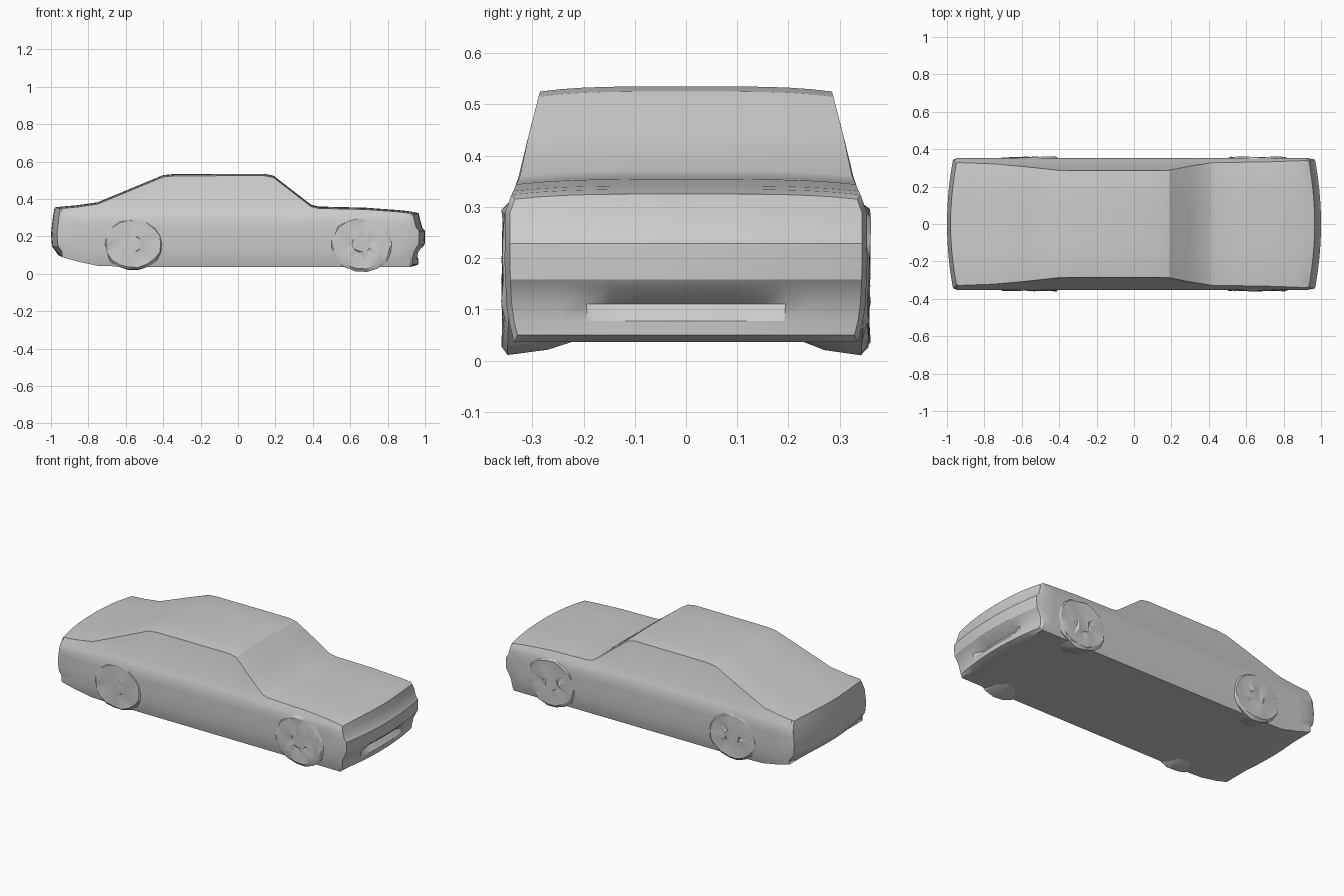
import bpy, bmesh, math, random

random.seed(4)
cube = bpy.data.objects.get("Cube")
if cube:
    bpy.data.objects.remove(cube, do_unlink=True)

grey = bpy.data.materials.new("plain grey")
grey.use_nodes = True
colour = (0.6, 0.6, 0.6, 1)
grey.diffuse_color = colour
grey.node_tree.nodes["Principled BSDF"].inputs["Base Color"].default_value = colour


def interp(points, t):
    if t <= points[0][0]:
        return points[0][1]
    for (a, p), (b, q) in zip(points, points[1:]):
        if t <= b:
            return p + (q - p) * (t - a) / (b - a)
    return points[-1][1]


def finish(bm, name, angle):
    bmesh.ops.recalc_face_normals(bm, faces=bm.faces)
    mesh = bpy.data.meshes.new(name)
    bm.to_mesh(mesh)
    bm.free()
    ob = bpy.data.objects.new(name, mesh)
    bpy.context.collection.objects.link(ob)
    mesh.materials.append(grey)
    bpy.ops.object.select_all(action="DESELECT")
    ob.select_set(True)
    bpy.context.view_layer.objects.active = ob
    bpy.ops.object.shade_smooth_by_angle(angle=math.radians(angle))
    return ob


# Profiles of the car: roof line, underside, half width by height, nose and tail
ROOF = [(-1, .355), (-.86, .367), (-.75, .383), (-.4, .528), (-.34, .534), (.14, .535),
        (.19, .525), (.39, .37), (.43, .36), (.68, .354), (.86, .341), (1, .325)]
FLOOR = [(-1, .1), (-.94, .09), (-.8, .048), (-.7, .038), (.92, .036), (1, .05)]
WIDTH = [(.035, .335), (.09, .349), (.18, .354), (.29, .353), (.32, .342),
         (.36, .324), (.44, .307), (.525, .285)]
NOSE = [(.05, .965), (.1, .967), (.14, .985), (.16, 1), (.23, 1), (.25, .983), (.33, .965)]
TAIL = [(.09, .955), (.15, .996), (.22, 1), (.3, .99), (.36, .98)]
STATIONS = [-1, -.94, -.86, -.75, -.58, -.4, -.34, -.1, .14, .19, .29, .39, .43,
            .55, .68, .8, .86, .92, 1]
LEVELS = [.036, .065, .1, .135, .15, .19, .225, .245, .29]
COLS = 14
NZ = len(LEVELS) + 2
NX = len(STATIONS) - 1


def body_point(i, j, k):
    x, v = STATIONS[i], 2 * j / COLS - 1
    top, low = interp(ROOF, x) - .01 * v ** 4, interp(FLOOR, x)
    shoulder = min(.36, .29 + .7 * (top - .29))
    if k < len(LEVELS):
        z = low + (LEVELS[k] - .036) * (.29 - low) / .254
    else:
        z = (.5 * (.29 + shoulder), shoulder, top)[k - len(LEVELS)]
    y = v * (interp(WIDTH, z) - (.01 if i in (0, NX) else 0))
    if i == NX:
        x = interp(NOSE, z) - .032 * v * v
        if .08 < z < .14 and abs(v) < .5:
            x -= .03
    elif i == 0:
        x = -interp(TAIL, z) + .032 * v * v
    return x, y, z


# Body: a surface grid wrapped round the whole shell
bm = bmesh.new()
verts = {}


def vert(key):
    if key not in verts:
        verts[key] = bm.verts.new(body_point(*key))
    return verts[key]


sizes = (NX, COLS, NZ)
for axis in range(3):
    a, b = [n for n in range(3) if n != axis]
    for end in (0, sizes[axis]):
        for p in range(sizes[a]):
            for q in range(sizes[b]):
                quad = []
                for dp, dq in ((0, 0), (1, 0), (1, 1), (0, 1)):
                    key = [0, 0, 0]
                    key[axis], key[a], key[b] = end, p + dp, q + dq
                    quad.append(vert(tuple(key)))
                bm.faces.new(quad)
finish(bm, "car_body", 25)


# Wheels: rough discs that barely break out of the body sides
def wheel(name, x, side, radius):
    bm = bmesh.new()
    sides = 18
    rings = [(.2, .78), (.27, .93), (.345, 1), (.357, .9), (.355, .62), (.356, .3)]
    loops = []
    for y, scale in rings:
        loop = []
        for n in range(sides):
            a = 2 * math.pi * n / sides
            r = radius * scale * random.uniform(.96, 1.02)
            dy = random.uniform(-.004, .004) if y > .3 else 0
            loop.append(bm.verts.new((x + 1.15 * r * math.cos(a), side * (y + dy),
                                      .16 + r * math.sin(a))))
        loops.append(loop)
    for lo, hi in zip(loops, loops[1:]):
        for n in range(sides):
            m = (n + 1) % sides
            bm.faces.new((lo[n], lo[m], hi[m], hi[n]))
    bm.faces.new(loops[0])
    bm.faces.new(loops[-1])
    bmesh.ops.triangulate(bm, faces=bm.faces)
    finish(bm, name, 20)


for side, label in ((1, "left"), (-1, "right")):
    wheel("front_wheel_" + label, .66, side, .15)
    wheel("rear_wheel_" + label, -.56, side, .143)
